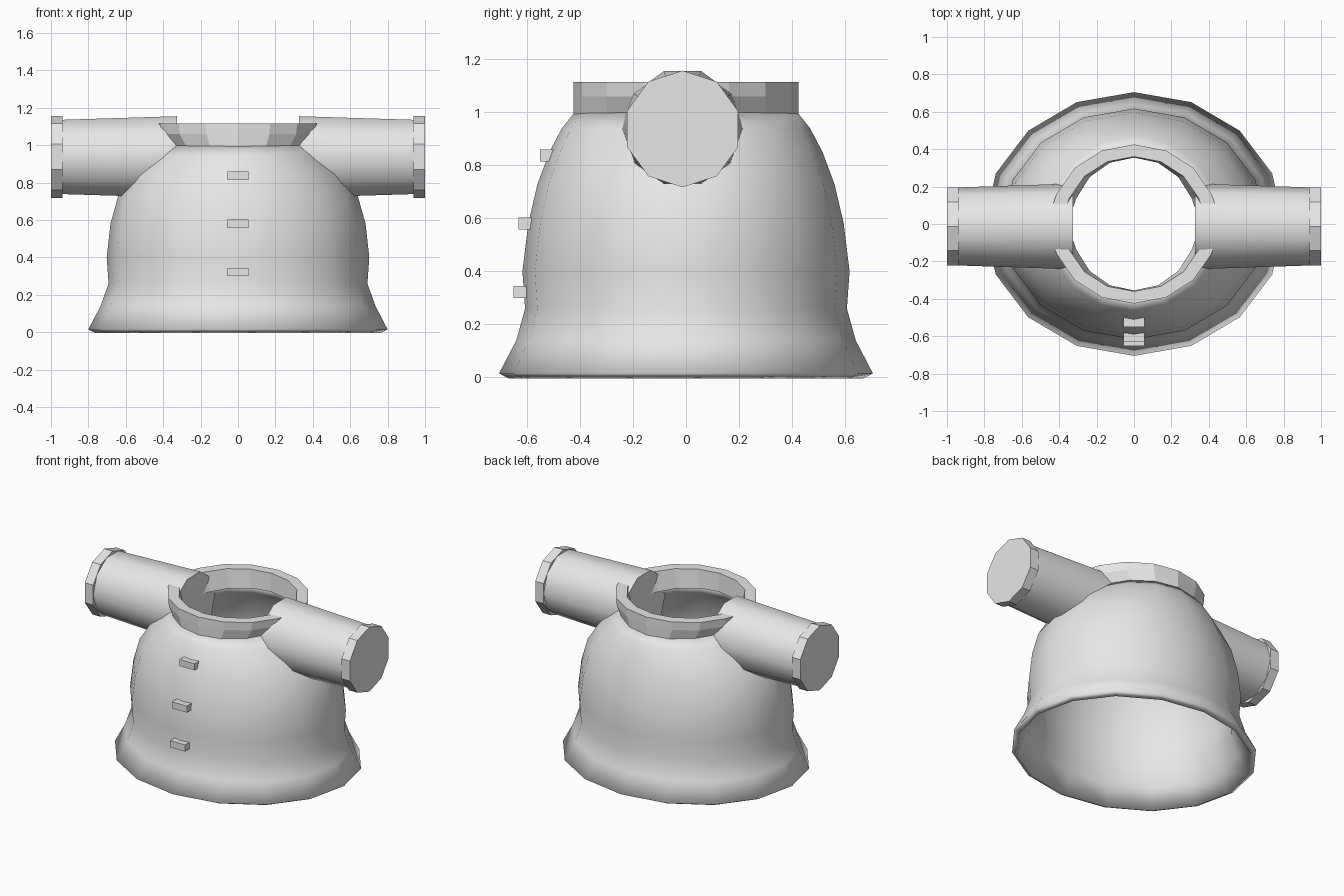
import bpy, bmesh, math
from mathutils import Matrix, Vector

if "Cube" in bpy.data.objects:
    bpy.data.objects.remove(bpy.data.objects["Cube"])

grey = bpy.data.materials.new("light grey cloth")
grey.diffuse_color = (0.8, 0.8, 0.8, 1)
grey.use_nodes = True
grey.node_tree.nodes["Principled BSDF"].inputs["Base Color"].default_value = grey.diffuse_color


def finish(name, bm, smooth=None):
    bmesh.ops.recalc_face_normals(bm, faces=bm.faces)
    me = bpy.data.meshes.new(name)
    bm.to_mesh(me)
    bm.free()
    me.materials.append(grey)
    ob = bpy.data.objects.new(name, me)
    bpy.context.collection.objects.link(ob)
    if smooth:
        bpy.ops.object.select_all(action='DESELECT')
        ob.select_set(True)
        bpy.context.view_layer.objects.active = ob
        bpy.ops.object.shade_smooth_by_angle(angle=math.radians(smooth))
    return ob


def loft(bm, rings, closed=True):
    """Skin quads between consecutive rings of equal point count."""
    rows = [[bm.verts.new(p) for p in r] for r in rings]
    n = len(rows[0])
    for a, b in zip(rows, rows[1:]):
        for i in range(n if closed else n - 1):
            j = (i + 1) % n
            bm.faces.new((a[i], a[j], b[j], b[i]))
    return rows


# Flared elliptical torso shell: (z, half width x, half depth y)
profile = [(0.015, 0.80, 0.705), (0.14, 0.735, 0.64), (0.26, 0.692, 0.607),
           (0.40, 0.702, 0.617), (0.58, 0.682, 0.595), (0.73, 0.64, 0.56),
           (0.85, 0.56, 0.515), (0.94, 0.47, 0.468), (1.0, 0.395, 0.42)]
bm = bmesh.new()
loft(bm, [[(rx * math.cos(i * math.pi / 8), ry * math.sin(i * math.pi / 8), z)
           for i in range(16)] for z, rx, ry in profile])
torso = finish("torso", bm, 50)
# Inner wall grown along the surface
wall = torso.modifiers.new("wall", 'SOLIDIFY')
wall.thickness = 0.04
wall.offset = -1

# Collar halves, open where the sleeves pass; section is (half x, half y, z)
section = [(0.39, 0.425, 0.99), (0.44, 0.425, 1.06), (0.447, 0.425, 1.115),
           (0.375, 0.36, 1.115), (0.335, 0.355, 0.99)]
for name, sign in (("front_collar", -1), ("back_collar", 1)):
    bm = bmesh.new()
    angles = [15] + [22.5 * k for k in range(1, 8)] + [165]
    rows = loft(bm, [[(rx * math.cos(math.radians(a)),
                       sign * ry * math.sin(math.radians(a)), z)
                      for rx, ry, z in section] for a in angles])
    bm.faces.new(rows[0])
    bm.faces.new(rows[-1])
    finish(name, bm)

# Sleeves and cuffs: ten-sided tubes along x, mirrored left and right
CY, CZ = -0.013, 0.937


def tube(name, x0, r0, x1, r1, turn, smooth=None):
    bm = bmesh.new()
    rows = loft(bm, [[(x, CY + r * math.sin(math.radians(turn + 36 * i)),
                       CZ + r * math.cos(math.radians(turn + 36 * i)))
                      for i in range(10)] for x, r in ((x0, r0), (x1, r1))])
    bm.faces.new(rows[0])
    bm.faces.new(rows[1])
    finish(name, bm, smooth)


for side, s in (("left", -1), ("right", 1)):
    tube(side + "_sleeve", s * 0.325, 0.229, s * 0.96, 0.208, 18, 50)
    tube(side + "_cuff", s * 0.937, 0.22, s * 1.0, 0.22, 0)

# Three rectangular buttons down the front
for i, (y, z) in enumerate(((-0.525, 0.837), (-0.607, 0.58), (-0.626, 0.322))):
    bm = bmesh.new()
    bmesh.ops.create_cube(bm, size=1, matrix=Matrix.Translation((0, y, z))
                          @ Matrix.Diagonal((0.112, 0.05, 0.045, 1)))
    finish("button_%d" % (i + 1), bm)
